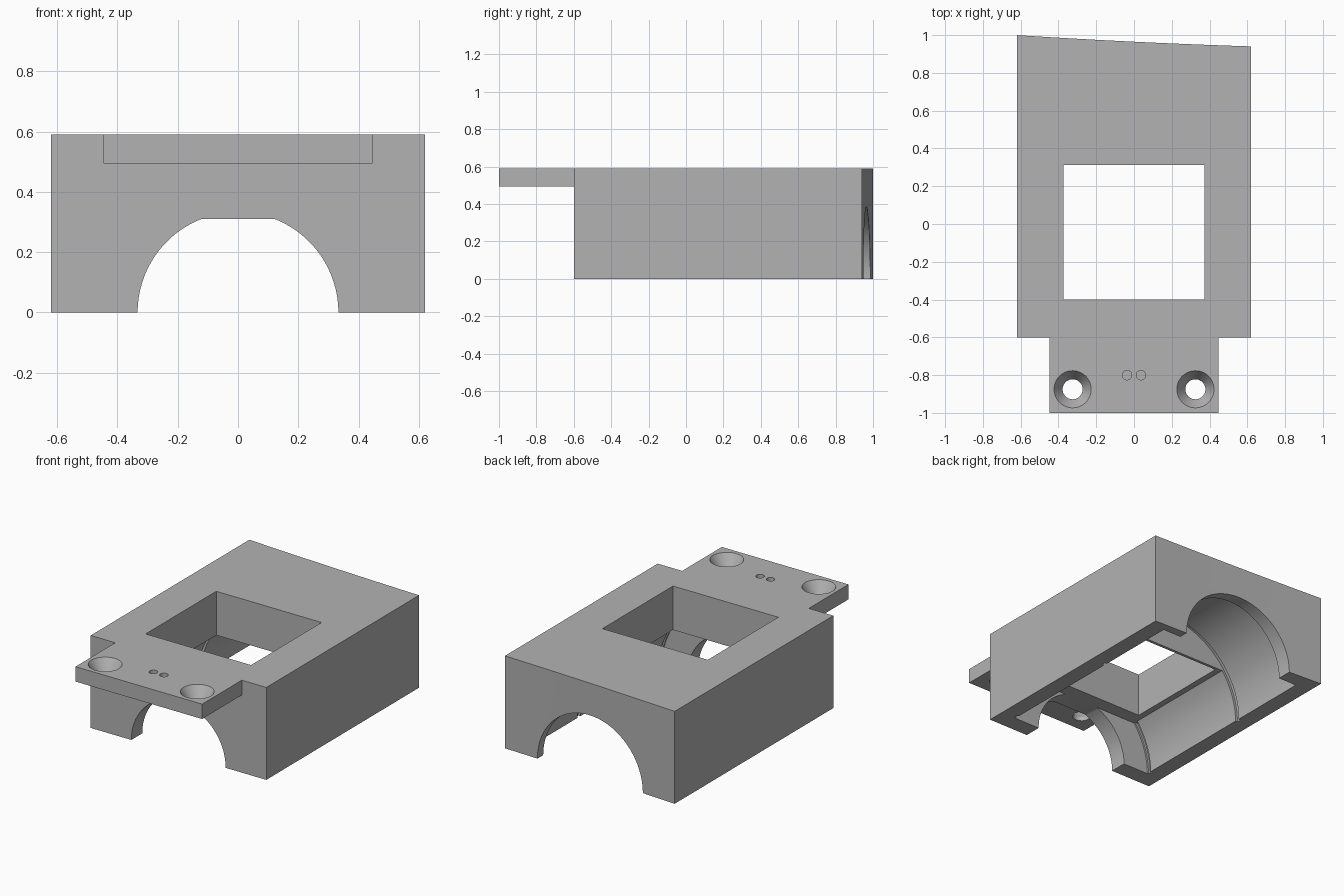
import bpy, bmesh, math
from mathutils import Vector

if "Cube" in bpy.data.objects:
    bpy.data.objects.remove(bpy.data.objects["Cube"])

grey = bpy.data.materials.new("plain grey")
grey.use_nodes = True
COLOUR = (0.45, 0.45, 0.45, 1)
grey.diffuse_color = COLOUR
grey.node_tree.nodes["Principled BSDF"].inputs["Base Color"].default_value = COLOUR


def prism(name, points, direction):
    """Extrude a closed outline of 3D points along a direction."""
    bm = bmesh.new()
    face = bm.faces.new([bm.verts.new(p) for p in points])
    out = bmesh.ops.extrude_face_region(bm, geom=[face])
    moved = [v for v in out["geom"] if isinstance(v, bmesh.types.BMVert)]
    bmesh.ops.translate(bm, verts=moved, vec=Vector(direction))
    bmesh.ops.recalc_face_normals(bm, faces=bm.faces)
    return finish(name, bm)


def finish(name, bm):
    mesh = bpy.data.meshes.new(name)
    bm.to_mesh(mesh)
    bm.free()
    mesh.materials.append(grey)
    ob = bpy.data.objects.new(name, mesh)
    bpy.context.collection.objects.link(ob)
    return ob


def box(name, x, y0, y1, z0, z1):
    outline = [(-x, y0, z0), (x, y0, z0), (x, y1, z0), (-x, y1, z0)]
    return prism(name, outline, (0, 0, z1 - z0))


def arch(name, r, y0, y1, ceiling=None):
    """Half-round tunnel along y, optionally cut off by a flat ceiling."""
    top = math.asin(ceiling / r) if ceiling else math.pi / 2
    side = [(r * math.cos(top * i / 32), r * math.sin(top * i / 32)) for i in range(33)]
    left = [(-x, z) for x, z in reversed(side)]
    if not ceiling:
        left = left[1:]
    outline = [(r, -0.1)] + side + left + [(-r, -0.1)]
    return prism(name, [(x, y0, z) for x, z in outline], (0, y1 - y0, 0))


def cone(name, x, y, z0, z1, r0, r1):
    bm = bmesh.new()
    bmesh.ops.create_cone(bm, cap_ends=True, segments=48, radius1=r0, radius2=r1, depth=z1 - z0)
    bmesh.ops.translate(bm, verts=bm.verts, vec=(x, y, (z0 + z1) / 2))
    return finish(name, bm)


def combine(target, other, operation):
    mod = target.modifiers.new(operation.title(), "BOOLEAN")
    mod.operation, mod.solver, mod.object = operation, "EXACT", other
    bpy.context.view_layer.objects.active = target
    bpy.ops.object.modifier_apply(modifier=mod.name)
    bpy.data.objects.remove(other)


# Main block with a slanting, slightly hollow back, and the front mounting tab
HALF, TOP, FLAT = 0.62, 0.59, 0.31
back = [HALF - 2 * HALF * i / 16 for i in range(17)]
outline = [(-HALF, -0.6, 0), (HALF, -0.6, 0)]
outline += [(x, 0.965 - 0.048 * x + 0.013 * x * x, 0) for x in back]
housing = prism("housing", outline, (0, 0, TOP))
combine(housing, box("tab", 0.447, -1, -0.55, 0.495, TOP), "UNION")

# Tunnel: front mouth, flat-roofed chamber, round rear chamber, rear mouth
cutters = [
    arch("front_mouth", 0.333, -0.7, -0.4, FLAT),
    arch("middle_chamber", 0.515, -0.49, 0.345, FLAT),
    arch("rear_chamber", 0.515, 0.335, 0.89),
    arch("rear_mouth", 0.385, 0.8, 1.1),
    arch("front_groove", 0.53, -0.48, -0.46, FLAT),
    arch("rear_groove", 0.53, 0.33, 0.36),
    # Window through the roof
    box("window", 0.372, -0.4, 0.312, 0.2, 0.7),
]
# Countersunk screw holes and the two small pin holes
for s in (-1, 1):
    cutters += [
        cone("screw_hole", s * 0.325, -0.875, 0.4, 0.7, 0.053, 0.053),
        cone("countersink", s * 0.325, -0.875, 0.52, TOP + 0.001, 0.053, 0.099),
        cone("pin_hole", s * 0.037, -0.8, 0.53, 0.7, 0.025, 0.025),
    ]
for cutter in cutters:
    combine(housing, cutter, "DIFFERENCE")

bpy.ops.object.select_all(action="DESELECT")
housing.select_set(True)
bpy.context.view_layer.objects.active = housing
bpy.ops.object.shade_smooth_by_angle(angle=math.radians(25))
